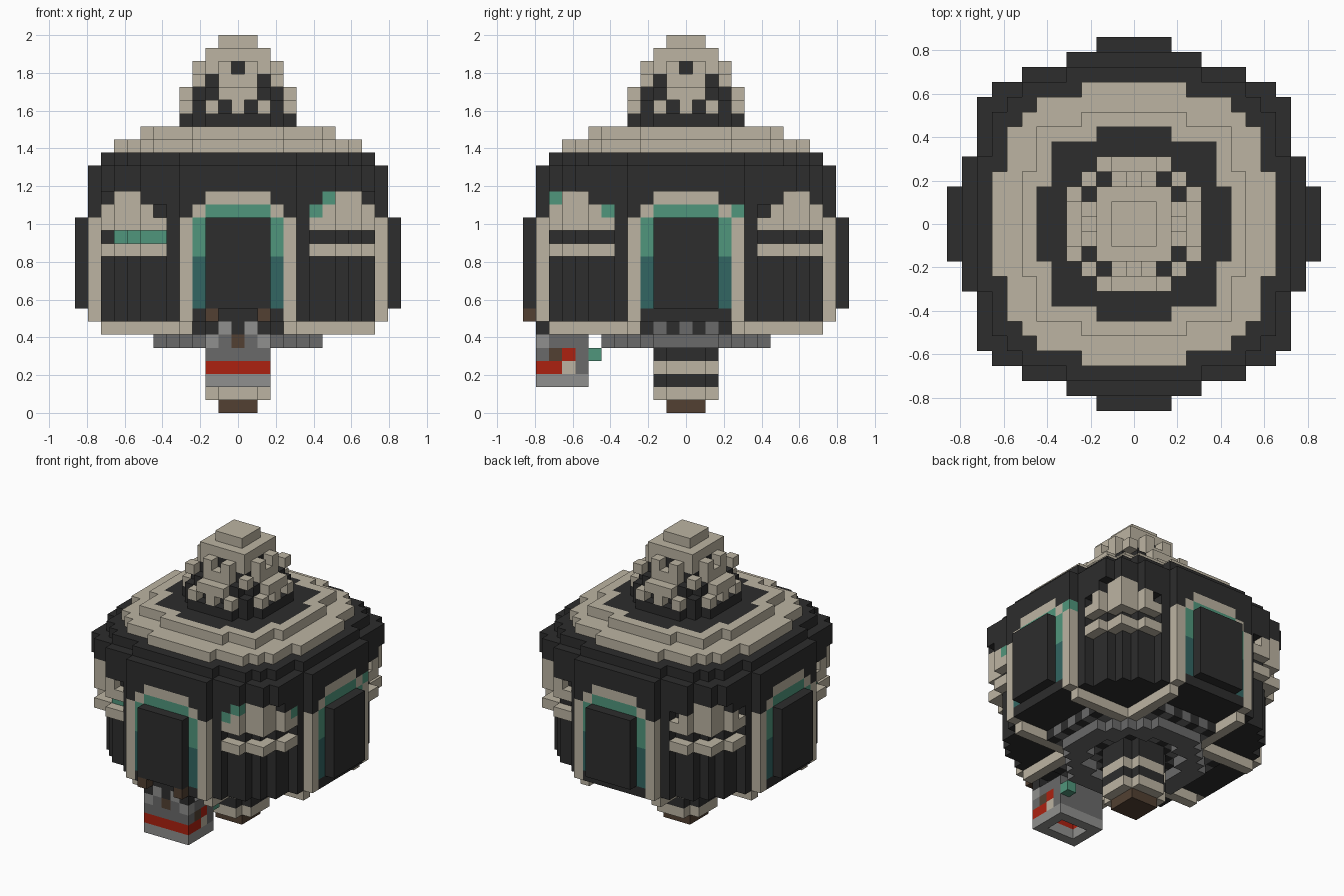
import bpy, bmesh
from mathutils import Vector

old = bpy.data.objects.get("Cube")
if old:
    bpy.data.objects.remove(old)

V = 2 / 29  # block size


def srgb(r, g, b):
    return [((c / 255 + 0.055) / 1.055) ** 2.4 for c in (r, g, b)] + [1]


COLOURS = {
    "beige": srgb(188, 180, 162), "charcoal": srgb(45, 45, 45),
    "green": srgb(80, 150, 124), "dark_teal": srgb(50, 102, 98),
    "red": srgb(172, 33, 16), "grey": srgb(106, 106, 106),
    "light_grey": srgb(144, 144, 142), "brown": srgb(82, 64, 50),
}
mats = {}
for name, col in COLOURS.items():
    m = bpy.data.materials.new(name)
    m.use_nodes = True
    m.diffuse_color = col
    m.node_tree.nodes["Principled BSDF"].inputs["Base Color"].default_value = col
    mats[name] = m
names = list(COLOURS)

blocks = {}  # cell -> (part, colour)


def put(part, colour, cells):
    for c in cells:
        blocks[c] = (part, colour)


def disc(widths, *levels):
    """Stepped round layer: half width for each row away from the middle."""
    n = len(widths) - 1
    return [(i, j, k) for k in levels for j in range(-n, n + 1)
            for i in range(-widths[abs(j)], widths[abs(j)] + 1)]


def box(x0, x1, y0, y1, z0, z1):
    return [(i, j, k) for i in range(x0, x1 + 1)
            for j in range(y0, y1 + 1) for k in range(z0, z1 + 1)]


def around(cells):
    """Repeat cells on all four sides."""
    out = set()
    for i, j, k in cells:
        out |= {(i, j, k), (-j, i, k), (-i, -j, k), (j, -i, k)}
    return out


def sides(cells):
    """Mirror cells left to right, then repeat on all four sides."""
    return around(cells) | around([(-i, j, k) for i, j, k in cells])


# Main drum
WALL = [11] * 5 + [10, 9, 9, 8, 7, 5, 4]
BAND = [11] * 5 + [10, 10, 10, 9, 9, 7, 4]
EAVES = [11] * 5 + [10, 10, 10, 10, 9, 7, 4]
put("drum", "charcoal", disc(WALL, *range(7, 16)))
put("drum", "charcoal", disc(BAND, 16))
put("eaves", "charcoal", disc(EAVES, 17, 18))
put("eaves", "charcoal", disc([10] * 5 + [9, 9, 9, 8, 7, 4], 19))

# Corner bands, arched at the top
for k, reach in {12: 6, 14: 6, 15: 7, 16: 8}.items():
    put("corner_bands", "beige",
        [c for c in disc(BAND, k) if min(abs(c[0]), abs(c[1])) >= reach])
put("corner_bands", "green", [c for c in disc(WALL, 13)
                              if c[0] <= -6 and c[1] <= -6])
put("corner_bands", "green", [(6, -10, 15), (10, -6, 15), (7, -10, 16)])

# Doors with frames on the four sides
put("door_frames", "beige", sides(box(4, 4, -11, -11, 7, 14)))
put("door_frames", "beige", sides([(3, -11, 15)]))
put("door_frames", "beige", around(box(-2, 2, -11, -11, 16, 16)))
put("door_lights", "dark_teal", sides(box(3, 3, -11, -11, 8, 11)))
put("door_lights", "green", sides(box(3, 3, -11, -11, 12, 14)))
put("door_lights", "green", around(box(-2, 2, -11, -11, 15, 15)))
put("door_lights", "green", [(11, 4, 15)])
put("doors", "charcoal", around(box(-2, 2, -12, -12, 8, 14)))

# Roof rings
put("roof", "beige", disc([9] * 4 + [8, 8, 8, 7, 6, 3], 20))
put("roof", "beige", disc([7] * 4 + [6, 6, 6, 3], 21))
put("roof", "charcoal", disc([6, 6, 6, 5, 5, 5, 2], 21))

# Spire with openwork studs around a dark core
put("spire", "charcoal", disc([4, 4, 4, 3, 2], 22))
put("spire", "charcoal", disc([3] * 4, 23))
put("spire", "charcoal", disc([3, 3, 3, 2], 24))
put("spire", "charcoal", disc([2] * 3, 25, 26))
put("spire_studs", "beige", sides([(0, -4, 23), (2, -4, 23)]))
put("spire_studs", "beige", sides(box(0, 1, -4, -4, 24, 24)))
put("spire_studs", "beige", sides([(3, -3, 25)] + box(0, 1, -3, -3, 25, 25)))
put("spire_studs", "beige", sides([(1, -3, 26), (2, -2, 26)]))
put("spire_cap", "beige", disc([2] * 3, 27) + disc([1] * 2, 28))

# Underside plate, ribs and lower column
plate = [c for c in disc([7] * 4 + [3] * 4, 6)]
put("under_plate", "grey", [c for c in plate if (c[0] + c[1]) % 2])
put("under_plate", "charcoal", [c for c in plate if (c[0] + c[1]) % 2 == 0])
put("under_ribs", "beige", sides(box(4, 4, -10, -4, 6, 6)))
inner = set(disc([4, 4, 3, 3, 1], 5))
put("under_ring", "grey", [c for c in disc([6, 6, 6, 5, 4, 3, 2], 5)
                           if c not in inner])
put("column", "brown", disc([1, 1], 0))
for k in range(1, 7):
    put("column", "beige" if k in (1, 3) else "charcoal", disc([2, 2, 1], k))

# Hollow device hanging at the front
shell = [c for c in box(-2, 2, -11, -8, 2, 5)
         if abs(c[0]) == 2 or c[1] in (-11, -8)]
put("front_device", "grey", shell + box(-1, 1, -10, -9, 5, 5))
put("front_device", "light_grey", [c for c in shell if c[2] == 2])
put("front_device", "red", [c for c in shell if c[2] == 3 and c[1] <= -10])
put("front_device", "light_grey", [(s * 2, -11, 5) for s in (-1, 1)])
put("front_device", "beige", [(s * 2, -9, 3) for s in (-1, 1)])
put("front_device", "red", [(s * 2, -9, 4) for s in (-1, 1)])
put("front_device", "brown", [(s * 2, -10, 4) for s in (-1, 1)])
put("front_device", "brown", [(0, -11, 5)])
put("front_device", "green", [(2, -7, 4)])
put("device_mount", "charcoal", box(-2, 2, -11, -11, 6, 6))
put("device_mount", "light_grey", [(s, -11, 6) for s in (-1, 1)])
put("device_mount", "brown", [(s * 2, -12, 7) for s in (-1, 1)])

# Turn the blocks of each part into one mesh of outer faces
AXES = [Vector(a) for a in ((1, 0, 0), (0, 1, 0), (0, 0, 1))]
for part in dict.fromkeys(p for p, c in blocks.values()):
    bm = bmesh.new()
    for cell, (owner, colour) in blocks.items():
        if owner != part:
            continue
        mid = Vector(cell) + Vector((0, 0, 0.5))
        for a in range(3):
            for s in (-1, 1):
                n = AXES[a] * s
                if tuple(int(q) for q in Vector(cell) + n) in blocks:
                    continue
                u, w = AXES[(a + 1) % 3] / 2, AXES[(a + 2) % 3] / 2 * s
                f = bm.faces.new([bm.verts.new((mid + n / 2 + d) * V)
                                  for d in (-u - w, u - w, u + w, w - u)])
                f.material_index = names.index(colour)
    bmesh.ops.remove_doubles(bm, verts=bm.verts, dist=V / 100)
    me = bpy.data.meshes.new(part)
    bm.to_mesh(me)
    bm.free()
    for name in names:
        me.materials.append(mats[name])
    bpy.context.collection.objects.link(bpy.data.objects.new(part, me))
